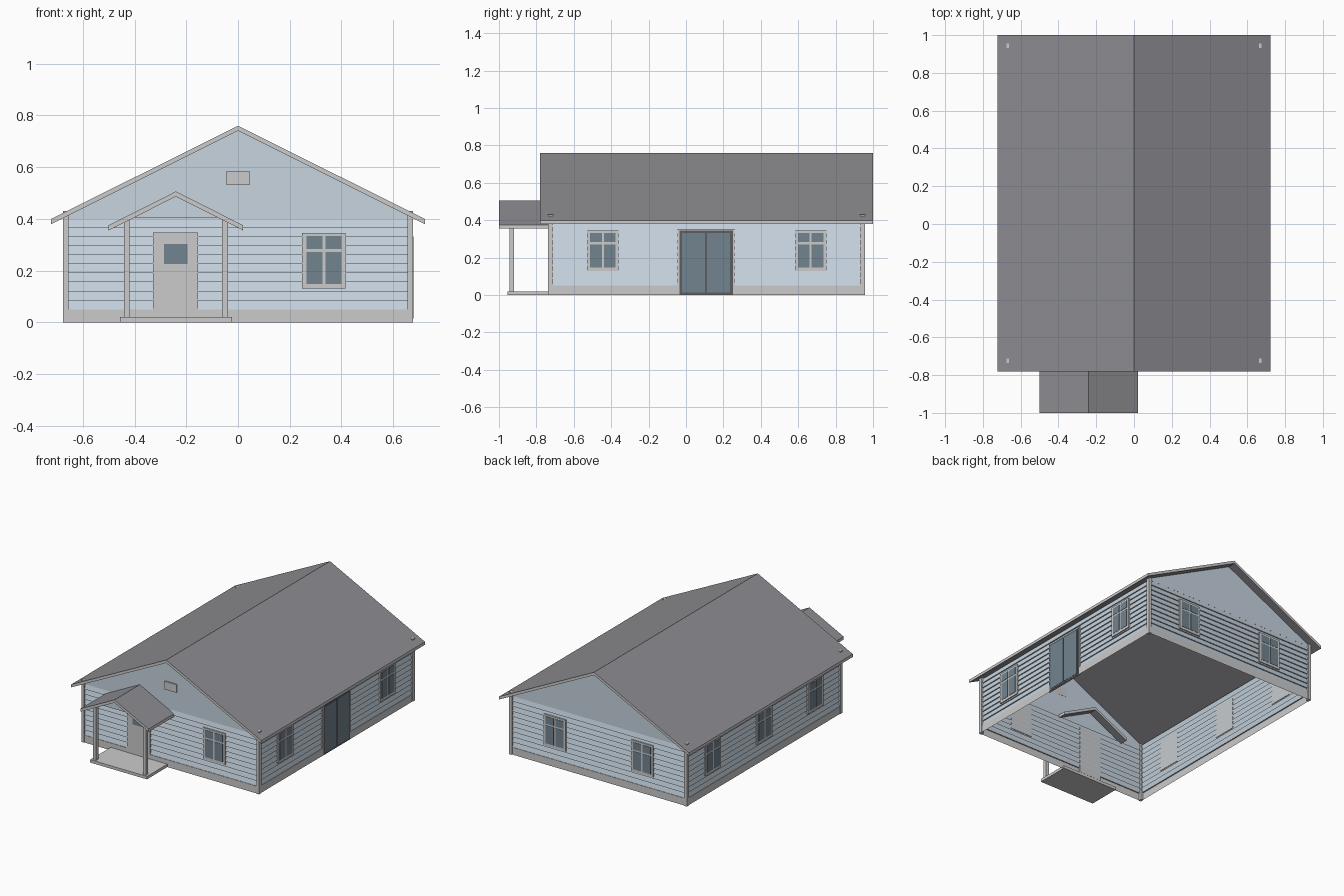
import bpy, bmesh
from mathutils import Vector

if "Cube" in bpy.data.objects:
    bpy.data.objects.remove(bpy.data.objects["Cube"])


def material(name, rgb):
    m = bpy.data.materials.new(name)
    m.diffuse_color = (*rgb, 1)
    m.use_nodes = True
    m.node_tree.nodes["Principled BSDF"].inputs["Base Color"].default_value = m.diffuse_color
    return m


TRIM = material("trim_grey", (0.8, 0.8, 0.8))
WALL = material("siding_blue_grey", (0.57, 0.66, 0.74))
ROOF = material("roof_dark", (0.27, 0.27, 0.29))
GLASS = material("glass", (0.17, 0.23, 0.28))
DARK = material("dark_frame", (0.11, 0.11, 0.12))
MATS = [TRIM, WALL, ROOF, GLASS, DARK]

X, YF, YB = 0.665, -0.725, 0.943   # nominal wall planes


def finish(name, bm):
    me = bpy.data.meshes.new(name)
    bm.to_mesh(me)
    bm.free()
    for m in MATS:
        me.materials.append(m)
    ob = bpy.data.objects.new(name, me)
    bpy.context.collection.objects.link(ob)
    return ob


def add_box(bm, a, b, mat=TRIM):
    lo = Vector(map(min, a, b))
    hi = Vector(map(max, a, b))
    vs = bmesh.ops.create_cube(bm, size=1)["verts"]
    for v in vs:
        v.co = (lo + hi) / 2 + v.co * (hi - lo)
    for f in {f for v in vs for f in v.link_faces}:
        f.material_index = MATS.index(mat)


def box(name, a, b, mat=TRIM):
    bm = bmesh.new()
    add_box(bm, a, b, mat)
    return finish(name, bm)


def on_wall(side, u, d, z):
    """Point at u along a wall, d out from it, height z."""
    return {"front": (u, YF - d, z), "back": (u, YB + d, z),
            "right": (X + d, u, z), "left": (-X - d, u, z)}[side]


def wall_boxes(name, side, parts):
    """parts: (u0, u1, z0, z1, d0, d1, material)"""
    bm = bmesh.new()
    for u0, u1, z0, z1, d0, d1, mat in parts:
        add_box(bm, on_wall(side, u0, d0, z0), on_wall(side, u1, d1, z1), mat)
    return finish(name, bm)


def wall_sheet(name, levels, mat):
    """Skin rectangular rings (offset, z) around the house."""
    bm = bmesh.new()
    prev = None
    for d, z in levels:
        ring = [bm.verts.new((x, y, z)) for x, y in (
            (-X - d, YF - d), (X + d, YF - d), (X + d, YB + d), (-X - d, YB + d))]
        if prev:
            for i in range(4):
                j = (i + 1) % 4
                f = bm.faces.new((prev[i], prev[j], ring[j], ring[i]))
                f.material_index = MATS.index(mat)
        prev = ring
    return finish(name, bm)


def gable_roof(name, cx, half, ridge, eave, y0, y1, t=0.02):
    """Chevron section extruded in y: dark slopes, pale edges."""
    prof = [(cx - half, eave), (cx, ridge), (cx + half, eave),
            (cx + half, eave - t), (cx, ridge - t), (cx - half, eave - t)]
    bm = bmesh.new()
    a, b = ([bm.verts.new((x, y, z)) for x, z in prof] for y in (y0, y1))
    for i in range(6):
        j = (i + 1) % 6
        f = bm.faces.new((a[i], a[j], b[j], b[i]))
        f.material_index = MATS.index(TRIM if i in (2, 5) else ROOF)
    for r in (a, b):
        bm.faces.new((r[0], r[1], r[4], r[5]))
        bm.faces.new((r[1], r[2], r[3], r[4]))
    bmesh.ops.recalc_face_normals(bm, faces=bm.faces)
    return finish(name, bm)


def panel(name, pts, y, mat, flip=False):
    bm = bmesh.new()
    f = bm.faces.new([bm.verts.new((x, y, z)) for x, z in pts])
    f.material_index = MATS.index(mat)
    if flip:
        f.normal_flip()
    return finish(name, bm)


# Walls: plinth band, lapped boards, plain gables
wall_sheet("plinth", [(0.008, 0), (0.008, 0.05), (0.0, 0.05)], TRIM)
boards, z0, step = 10, 0.05, 0.035
levels = []
for i in range(boards):
    levels += [(0.005, z0 + i * step), (-0.003, z0 + (i + 1) * step)]
wall_sheet("lap_siding", levels, WALL)
gable = [(-X, 0.398), (X, 0.398), (X, 0.41), (0, 0.743), (-X, 0.41)]
panel("front_gable", gable, YF, WALL)
panel("back_gable", gable, YB, WALL, True)

# Corner posts, poking slightly through the roof
for sx in (-1, 1):
    for y, tag in ((YF + 0.001, "front"), (YB + 0.001, "back")):
        box(f"{tag}_corner_post", (sx * 0.656, y - 0.0125, 0), (sx * 0.676, y + 0.0125, 0.43))

# Main roof and porch roof
gable_roof("main_roof", 0, 0.723, 0.76, 0.399, -0.78, 1.0)
gable_roof("porch_roof", -0.24, 0.26, 0.506, 0.375, -1.0, -0.67)

# Windows: frame with four panes, narrow muntins between
def window(side, c):
    parts = [(c - 0.084, c + 0.084, 0.13, 0.346, -0.001, 0.010, TRIM)]
    for a, b in ((-0.068, -0.006), (0.006, 0.068)):
        for lo, hi in ((0.148, 0.271), (0.283, 0.333)):
            parts.append((c + a, c + b, lo, hi, 0.008, 0.012, GLASS))
    wall_boxes(f"{side}_window", side, parts)


for side, centres in (("front", [0.332]), ("back", [-0.332, 0.332]),
                      ("right", [-0.444, 0.666]), ("left", [-0.444, 0.107, 0.666])):
    for c in centres:
        window(side, c)

# Sliding glass door on the right
wall_boxes("sliding_door", "right", [
    (-0.045, 0.259, 0, 0.354, -0.001, 0.009, TRIM),
    (-0.036, 0.250, 0.002, 0.344, 0.005, 0.011, DARK),
    (-0.022, 0.102, 0.014, 0.332, 0.010, 0.0125, GLASS),
    (0.112, 0.236, 0.014, 0.332, 0.010, 0.0125, GLASS)])

# Front door with a small light
wall_boxes("front_door", "front", [
    (-0.329, -0.155, 0.02, 0.348, -0.001, 0.010, TRIM),
    (-0.286, -0.195, 0.225, 0.302, 0.008, 0.012, GLASS)])

# Gable vent
wall_boxes("gable_vent", "front", [(-0.045, 0.045, 0.53, 0.585, -0.001, 0.010, TRIM)])

# Porch: slab, posts and pediment
box("porch_floor", (-0.456, -0.955, 0), (-0.024, YF, 0.02))
for sx in (-1, 1):
    c = -0.24 + sx * 0.19
    box("porch_post", (c - 0.011, -0.945, 0.02), (c + 0.011, -0.92, 0.395))
panel("porch_pediment", [(-0.405, 0.405), (-0.075, 0.405), (-0.24, 0.488)], -0.932, WALL)
